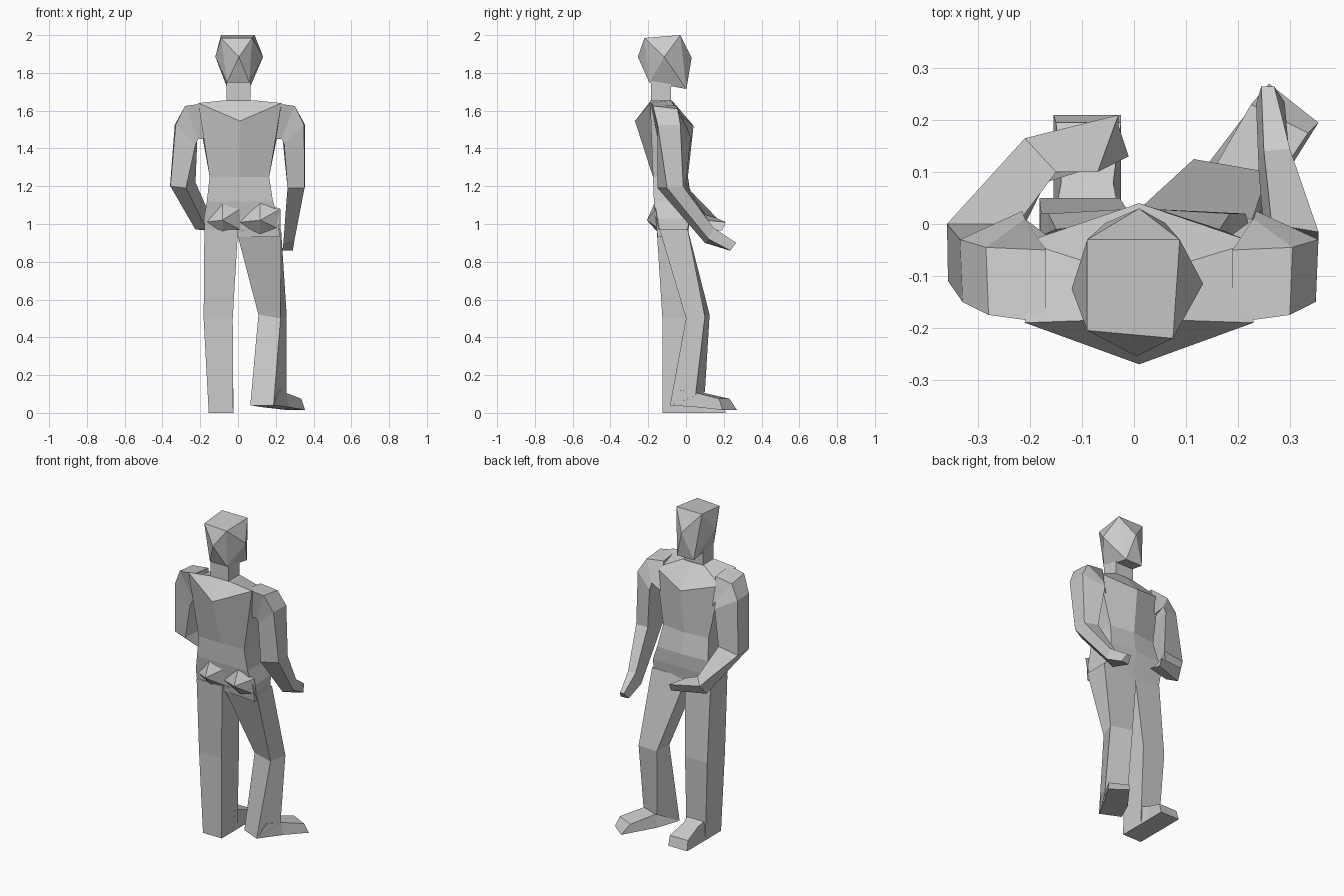
import bpy, bmesh


def build(name, verts, faces):
    """Flat-shaded mesh object with consistent outward normals."""
    bm = bmesh.new()
    vs = [bm.verts.new(v) for v in verts]
    for f in faces:
        bm.faces.new([vs[i] for i in f])
    bmesh.ops.recalc_face_normals(bm, faces=bm.faces)
    me = bpy.data.meshes.new(name)
    bm.to_mesh(me)
    bm.free()
    ob = bpy.data.objects.new(name, me)
    bpy.context.collection.objects.link(ob)
    return ob


def loft(name, rings):
    """Skin a list of equal-sized rings and cap both ends."""
    n = len(rings[0])
    verts = [v for r in rings for v in r]
    faces = [tuple(range(n)), tuple(range(len(verts) - n, len(verts)))]
    for k in range(len(rings) - 1):
        a, b = k * n, (k + 1) * n
        for i in range(n):
            j = (i + 1) % n
            faces.append((a + i, a + j, b + j, b + i))
    return build(name, verts, faces)


def rect(z, x0, x1, y0, y1):
    return [(x0, y0, z), (x1, y0, z), (x1, y1, z), (x0, y1, z)]


def hexa(z, x0, x1, y0, y1, by, fy, bz=0, fz=0):
    """Six-point section: rectangle plus a spine point and a chest point."""
    m = (x0 + x1) / 2
    return [(x0, y0, z), (m, by, z + bz), (x1, y0, z),
            (x1, y1, z + fz / 2), (m, fy, z + fz), (x0, y1, z + fz / 2)]


# Head: a box whose four sides are each drawn out to a point
top = [(-.09, -.205, 1.985), (.075, -.22, 1.985), (.088, -.03, 2), (-.09, -.03, 2)]
low = [(-.058, -.195, 1.75), (.06, -.195, 1.75), (.06, .002, 1.715), (-.055, .002, 1.715)]
mid = [(.005, -.255, 1.885), (.133, -.115, 1.885), (.01, .03, 1.88), (-.12, -.125, 1.885)]
faces = [(0, 1, 2, 3), (4, 5, 6, 7)]
for i in range(4):
    j = (i + 1) % 4
    loop = (i, j, j + 4, i + 4)
    faces += [(loop[k], loop[(k + 1) % 4], 8 + i) for k in range(4)]
build("head", top + low + mid, faces)

# Neck
loft("neck", [rect(1.63, -.06, .065, -.185, -.08), rect(1.76, -.06, .065, -.185, -.08)])

# Torso from crotch to shoulders, with ridged back and chest
loft("torso", [
    hexa(.93, -.175, .22, -.15, .0, -.13, .01),
    hexa(1.03, -.18, .215, -.16, .02, -.15, .02),
    hexa(1.12, -.165, .185, -.17, .02, -.17, .03),
    hexa(1.25, -.15, .165, -.175, -.01, -.175, .01),
    hexa(1.64, -.21, .23, -.19, -.035, -.27, .04, -.095, -.12),
    hexa(1.655, -.07, .08, -.185, -.08, -.185, -.075),
])

# Buttocks: two shallow faceted pyramids
for side, x0, x1 in (("left", -.175, .01), ("right", .01, .225)):
    m = (x0 + x1) / 2
    base = [(x0, -.15, 1.01), (m, -.13, .935), (x1, -.14, .97), (x1, -.16, 1.08), (m, -.165, 1.115)]
    build(side + "_buttock", base + [(m, -.207, 1.02)],
          [tuple(range(5))] + [(i, (i + 1) % 5, 5) for i in range(5)])

# Straight leg and its foot
loft("left_leg", [
    rect(0, -.155, -.025, -.125, .03),
    rect(.5, -.182, -.028, -.125, .05),
    rect(.97, -.178, .0, -.155, .01),
])
loft("left_foot", [
    [(-.155, -.02, 0), (-.025, -.02, 0), (-.025, .0, .13), (-.155, .0, .13)],
    [(-.155, .1, 0), (-.025, .1, 0), (-.04, .08, .1), (-.14, .08, .1)],
    [(-.155, .21, 0), (-.025, .21, 0), (-.025, .195, .06), (-.15, .195, .06)],
])

# Bent leg and its turned-out foot
loft("right_leg", [
    [(.065, -.03, .04), (.188, -.085, .04), (.258, .05, .09), (.13, .1, .11)],
    [(.108, .01, .52), (.225, .0, .5), (.258, .1, .51), (.115, .125, .52)],
    rect(.97, -.01, .228, -.14, .01),
])
loft("right_foot", [
    [(.07, -.02, .04), (.188, -.085, .04), (.22, -.03, .12), (.11, .03, .12)],
    [(.13, .1, .03), (.27, .06, .03), (.258, .06, .105), (.15, .1, .105)],
    [(.26, .27, .015), (.355, .195, .015), (.335, .175, .075), (.225, .23, .075)],
])


# Arms: shared shoulder, separate elbow, wrist and hand sections
def arm(side, s, dx, lower):
    upper = [
        [(.17, -.19, 1.64), (.17, -.05, 1.625), (.17, -.02, 1.45), (.17, -.15, 1.45)],
        [(.28, -.175, 1.625), (.285, -.045, 1.61), (.21, .01, 1.5), (.21, -.14, 1.45)],
        [(.33, -.15, 1.525), (.335, -.03, 1.525), (.215, .025, 1.46), (.225, -.15, 1.42)],
    ]
    rings = [[(s * x + dx, y, z) for x, y, z in r] for r in upper]
    loft(side + "_arm", rings + lower)


arm("left", -1, 0, [
    [(-.358, -.11, 1.2), (-.36, 0, 1.2), (-.225, 0, 1.22), (-.275, -.13, 1.19)],
    [(-.225, .12, .97), (-.21, .165, 1.03), (-.15, .1, 1.05), (-.17, .08, .98)],
    [(-.03, .19, .965), (-.03, .21, 1.01), (-.07, .1, 1.02), (-.01, .13, .97)],
])
arm("right", 1, .02, [
    [(.352, -.1, 1.19), (.355, -.015, 1.2), (.265, 0, 1.21), (.262, -.15, 1.19)],
    [(.3, .12, .92), (.3, .145, .98), (.25, .14, .98), (.24, .1, .9)],
    [(.29, .235, .86), (.27, .265, .9), (.245, .265, .9), (.235, .23, .86)],
])
